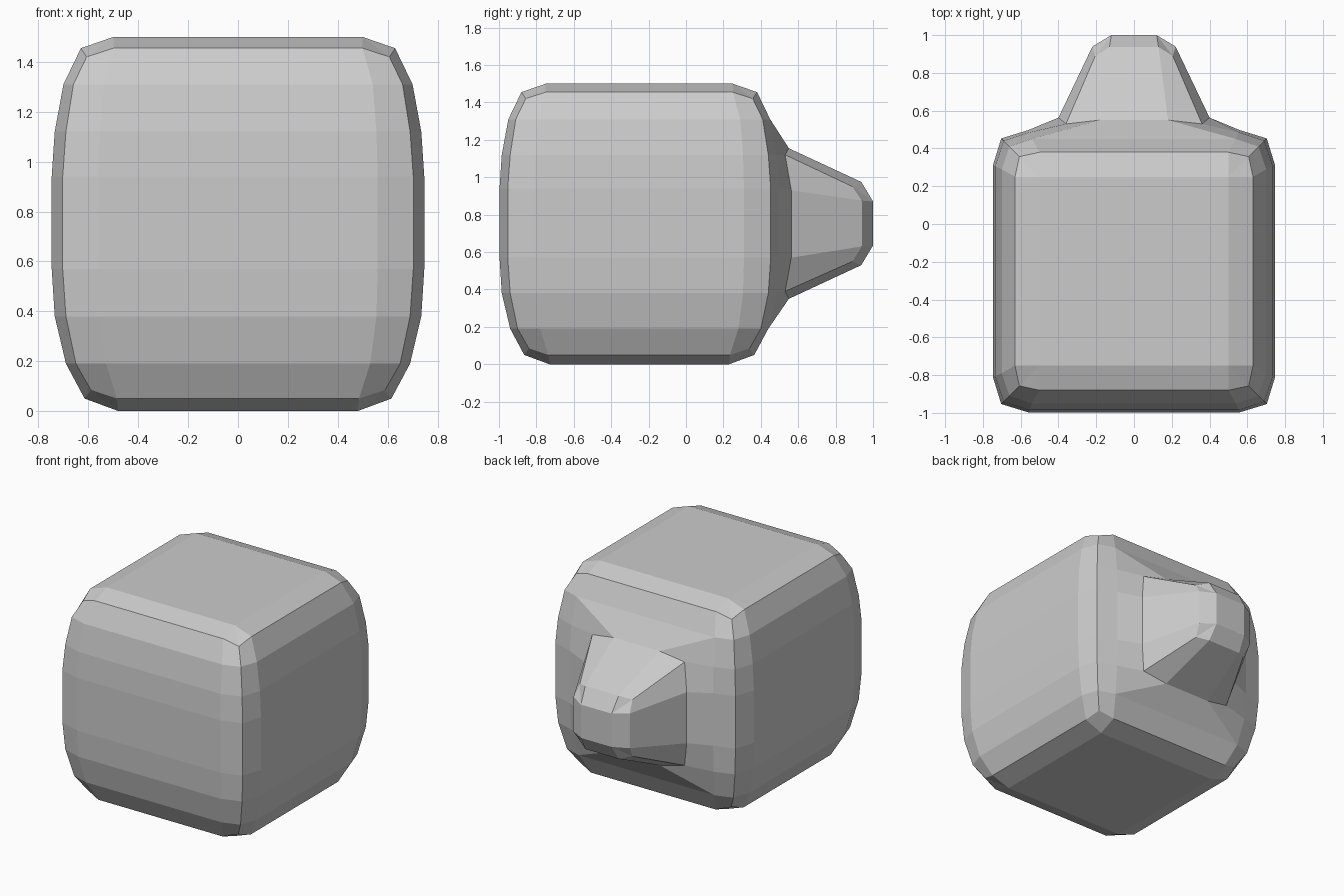
import bpy, bmesh

if "Cube" in bpy.data.objects:
    bpy.data.objects.remove(bpy.data.objects["Cube"])

YC = -0.25  # body centre in y


def body_ring(z, w, a, c, zc):
    """Rounded square: flat half-length a, half-width w, corner at c (height zc)."""
    quarter = [(a, -w, z), (c, -c, zc), (w, -a, z)]
    half = quarter + [(x, -y, h) for x, y, h in reversed(quarter)]
    full = half + [(-x, y, h) for x, y, h in reversed(half)]
    return [(x, y + YC, h) for x, y, h in full]


def nub_ring(half):
    """Right half from top to bottom, then the mirrored left half upwards."""
    return half + [(-x, y, z) for x, y, z in reversed(half)]


def bridge(bm, r0, r1, skip=()):
    n = len(r0)
    for i in range(n):
        if i not in skip:
            j = (i + 1) % n
            bm.faces.new((r0[i], r0[j], r1[j], r1[i]))


bm = bmesh.new()

# Body: stacked rings from the bottom to the top
levels = [
    (0.0, 0.48, 0.48, 0.48, 0.0),
    (0.05, 0.615, 0.485, 0.59, 0.085),
    (0.19, 0.69, 0.53, 0.65, 0.19),
    (0.38, 0.735, 0.555, 0.69, 0.38),
    (0.57, 0.747, 0.56, 0.703, 0.57),
    (0.94, 0.747, 0.56, 0.703, 0.94),
    (1.12, 0.735, 0.555, 0.69, 1.12),
    (1.31, 0.70, 0.54, 0.66, 1.31),
    (1.455, 0.63, 0.50, 0.607, 1.42),
    (1.5, 0.50, 0.50, 0.50, 1.5),
]
# scale so that the widest rings reach 0.75
rings = [[bm.verts.new(p) for p in body_ring(*lv)] for lv in levels]
for k in range(len(rings) - 1):
    # the back panel (edge 5) is left open where the nub grows out
    bridge(bm, rings[k], rings[k + 1], skip=(5,) if 2 <= k <= 6 else ())
bm.faces.new(rings[0])
bm.faces.new(rings[-1])

# Nub: panel opening, base, shoulder and tip loops
opening = [rings[k][5] for k in range(7, 1, -1)] + [rings[k][6] for k in range(2, 8)]
base = [(0.18, 0.55, 1.155), (0.36, 0.53, 1.12), (0.40, 0.563, 0.93),
        (0.40, 0.563, 0.57), (0.36, 0.53, 0.39), (0.18, 0.55, 0.35)]
shoulder = [(0.13, 0.937, 0.975), (0.205, 0.89, 0.95), (0.22, 0.94, 0.875),
            (0.22, 0.94, 0.63), (0.205, 0.89, 0.55), (0.13, 0.937, 0.53)]
tip = [(0.12, 1.0, 0.87)] * 3 + [(0.12, 1.0, 0.635)] * 3
prev = opening
for loop in (base, shoulder, tip):
    cur = [bm.verts.new(p) for p in nub_ring(loop)]
    bridge(bm, prev, cur)
    prev = cur
bm.faces.new(prev)

bmesh.ops.remove_doubles(bm, verts=bm.verts, dist=0.0005)
bmesh.ops.recalc_face_normals(bm, faces=bm.faces)

mesh = bpy.data.meshes.new("rounded_block_with_nub")
bm.to_mesh(mesh)
bm.free()
obj = bpy.data.objects.new("rounded_block_with_nub", mesh)
bpy.context.collection.objects.link(obj)
